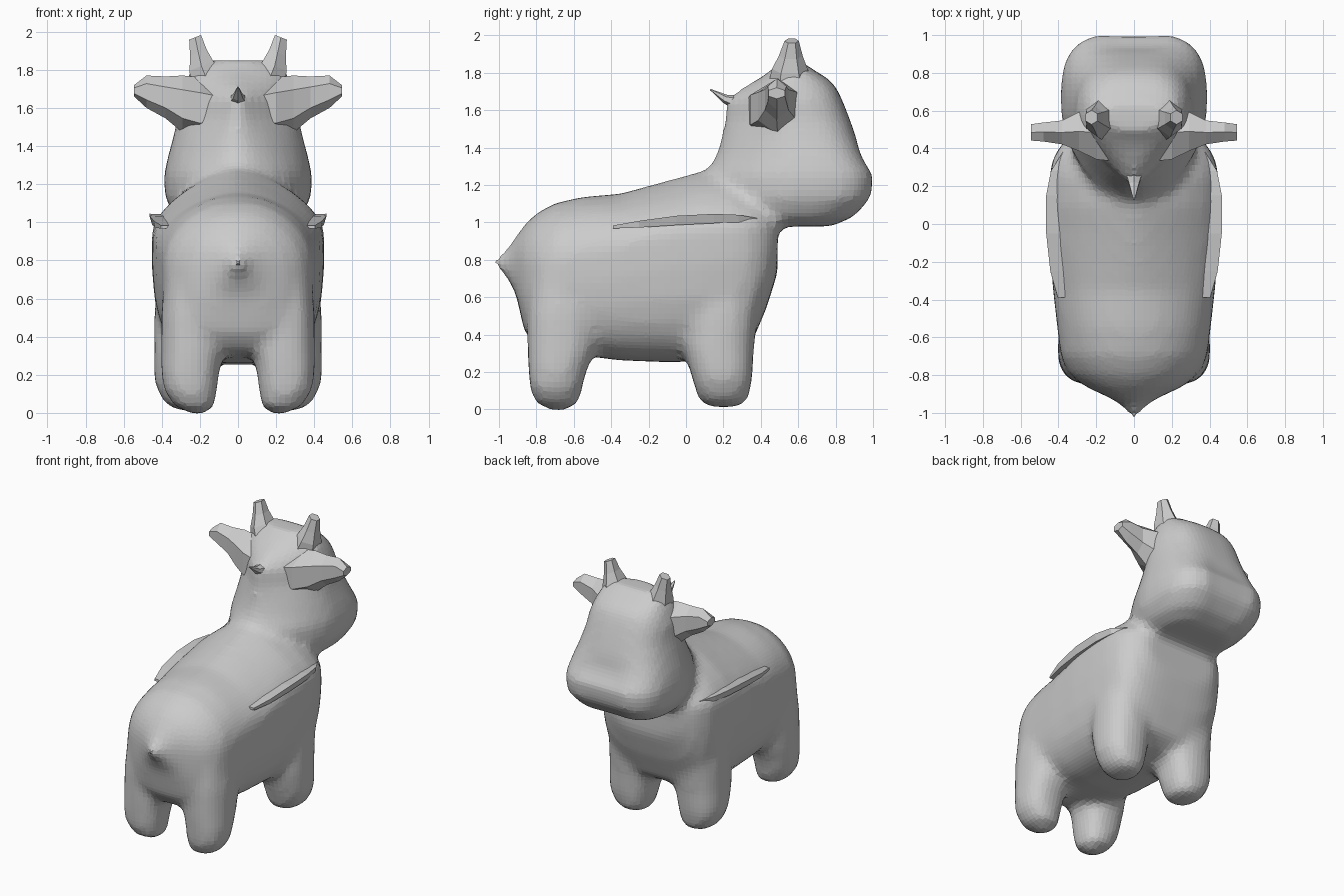
import bpy, bmesh, math
from mathutils import Vector

if "Cube" in bpy.data.objects:
    bpy.data.objects.remove(bpy.data.objects["Cube"])

N = 28


def half_power(t, p):
    """Point on a unit superellipse with exponent p."""
    c, s = math.cos(t), math.sin(t)
    return (math.copysign(abs(c) ** (2 / p), c), math.copysign(abs(s) ** (2 / p), s))


def angles(n):
    return [2 * math.pi * (i + 0.5) / n for i in range(n)]


def loft(bm, rings):
    """Closed skin over a list of equal-length point rings."""
    vs = [[bm.verts.new(p) for p in r] for r in rings]
    n = len(vs[0])
    for a, b in zip(vs, vs[1:]):
        for i in range(n):
            bm.faces.new((a[i], a[(i + 1) % n], b[(i + 1) % n], b[i]))
    bm.faces.new(vs[0][::-1])
    bm.faces.new(vs[-1])


def finish(name, bm):
    bmesh.ops.recalc_face_normals(bm, faces=bm.faces[:])
    me = bpy.data.meshes.new(name)
    bm.to_mesh(me)
    bm.free()
    ob = bpy.data.objects.new(name, me)
    bpy.context.collection.objects.link(ob)
    return ob


def body_ring(y, zb, zm, zt, w):
    # back is round at the rump and roof-like at the shoulders
    roof = 2.0 - 0.5 * min(1, max(0, (y + 0.6) / 0.5))
    ring = []
    for t in angles(N):
        up = math.sin(t) > 0
        u, v = half_power(t, roof if up else 3.2)
        ring.append((w * u, y, zm + v * ((zt - zm) if up else (zm - zb))))
    return ring


def head_ring(z, yb, ym, yf, w, pb, pf):
    ring = []
    for t in angles(N):
        front = math.sin(t) > 0
        u, v = half_power(t, pf if front else pb)
        x = w * u
        y = ym + v * ((yf - ym) if front else (ym - yb))
        if front and z < 1.4:
            y -= 0.04 * math.exp(-(x / 0.12) ** 2)
        ring.append((x, y, z))
    return ring


def leg_ring(z, yc, hy, xc, hx, side):
    ring = []
    for t in angles(16):
        u, v = half_power(t, 2.4)
        ring.append((side * (xc + hx * u), yc + hy * v, z))
    return ring


# Torso: y, bottom, widest height, top, half width
torso = [
    (-1.03, .765, .785, .80, .012), (-.96, .71, .78, .85, .06), (-.91, .62, .77, .925, .15),
    (-.865, .42, .75, .985, .25), (-.80, .33, .73, 1.05, .34), (-.70, .305, .76, 1.105, .39),
    (-.55, .285, .80, 1.138, .407), (-.35, .26, .86, 1.155, .43), (-.10, .25, .93, 1.225, .45),
    (.10, .255, .95, 1.28, .455), (.25, .29, .96, 1.28, .45), (.35, .35, .97, 1.22, .43),
    (.43, .54, .97, 1.17, .38), (.49, .73, .97, 1.12, .295)]
# Head and neck: z, back, widest y, front, half width, back and front roundness
head = [
    (.978, .30, .59, .81, .24, 2, 2.5), (1.03, .20, .60, .92, .33, 2, 2.9),
    (1.13, .12, .62, 1.005, .385, 1.8, 3.3), (1.25, .10, .62, 1.018, .39, 1.7, 3.3),
    (1.35, .155, .60, .955, .367, 1.6, 3.3), (1.45, .185, .57, .912, .34, 1.45, 3.1),
    (1.55, .20, .53, .877, .318, 1.2, 3), (1.65, .20, .50, .838, .31, 1.05, 3),
    (1.72, .30, .51, .805, .285, 1.2, 3), (1.77, .39, .54, .76, .262, 1.6, 2.8),
    (1.815, .46, .57, .68, .24, 2, 2.6), (1.85, .49, .57, .64, .18, 2, 2.4)]
# Legs: z, y centre, y half, x centre, x half
rear_leg = [
    (-.005, -.68, .04, .21, .04), (.038, -.69, .122, .23, .107), (.12, -.695, .142, .25, .142),
    (.22, -.685, .16, .25, .154), (.32, -.665, .185, .24, .165), (.5, -.65, .205, .225, .18),
    (.8, -.63, .21, .21, .17)]
front_leg = [
    (.012, .2, .08, .25, .06), (.048, .2, .132, .265, .122), (.15, .195, .16, .278, .16),
    (.22, .188, .172, .275, .168), (.32, .175, .19, .262, .181), (.5, .185, .20, .25, .192),
    (.8, .2, .23, .24, .18)]

bm = bmesh.new()
loft(bm, [body_ring(*s) for s in torso])
loft(bm, [head_ring(*s) for s in head])
for side in (1, -1):
    for leg in (rear_leg, front_leg):
        loft(bm, [leg_ring(*s, side) for s in leg])
body = finish("cow_body", bm)
rm = body.modifiers.new("merge", 'REMESH')
rm.mode = 'VOXEL'
rm.voxel_size = 0.033
sm = body.modifiers.new("soften", 'SMOOTH')
sm.factor = 0.5
sm.iterations = 6


def side_part(name, rings):
    """Low-poly part modelled on +x and mirrored."""
    bm = bmesh.new()
    loft(bm, rings)
    ob = finish(name, bm)
    ob.modifiers.new("mirror", 'MIRROR')
    return ob


# Horns: blunt six-sided stubs (x, y, z, radius x, radius y)
horn = [(.16, .56, 1.74, .10, .12), (.192, .555, 1.82, .072, .095),
        (.208, .56, 1.89, .05, .064), (.225, .565, 1.97, .036, .038)]
side_part("horns", [[(x + rx * math.cos(a), y + ry * math.sin(a), z - (rx * math.cos(a)) * .4)
                     for a in angles(6)] for x, y, z, rx, ry in horn])

# Ears: flattened six-sided paddles (x, y, z, half y, half z)
ear = [(.10, .47, 1.60, .16, .12), (.20, .485, 1.60, .165, .16), (.29, .49, 1.62, .12, .15),
       (.38, .485, 1.655, .073, .11), (.48, .487, 1.685, .058, .085), (.545, .485, 1.69, .05, .03)]
side_part("ears", [[(x, y + hy * math.sin(a), z + hz * math.cos(a))
                    for a in [i * math.pi / 3 for i in range(6)]] for x, y, z, hy, hz in ear])

# Fold of skin along each flank
fold = [(.395, -.39, .975, .008), (.425, -.25, .99, .018), (.44, -.05, 1.01, .025),
        (.44, .15, 1.02, .025), (.42, .28, 1.02, .02), (.37, .38, 1.015, .008)]
side_part("flank_folds", [[(x - .08, y, z - r), (x + .01, y, z - r), (x + r, y, z + r),
                           (x - .08, y, z + r * .8)] for x, y, z, r in fold])

# Small tuft at the back of the neck
bm = bmesh.new()
tuft = [((0, .32, 1.63), .07), ((0, .21, 1.66), .03), ((0, .13, 1.71), .004)]
loft(bm, [[Vector(c) + Vector((r * math.cos(a), r * .4 * math.sin(a), r * .7 * math.sin(a)))
           for a in angles(6)] for c, r in tuft])
finish("neck_tuft", bm)
